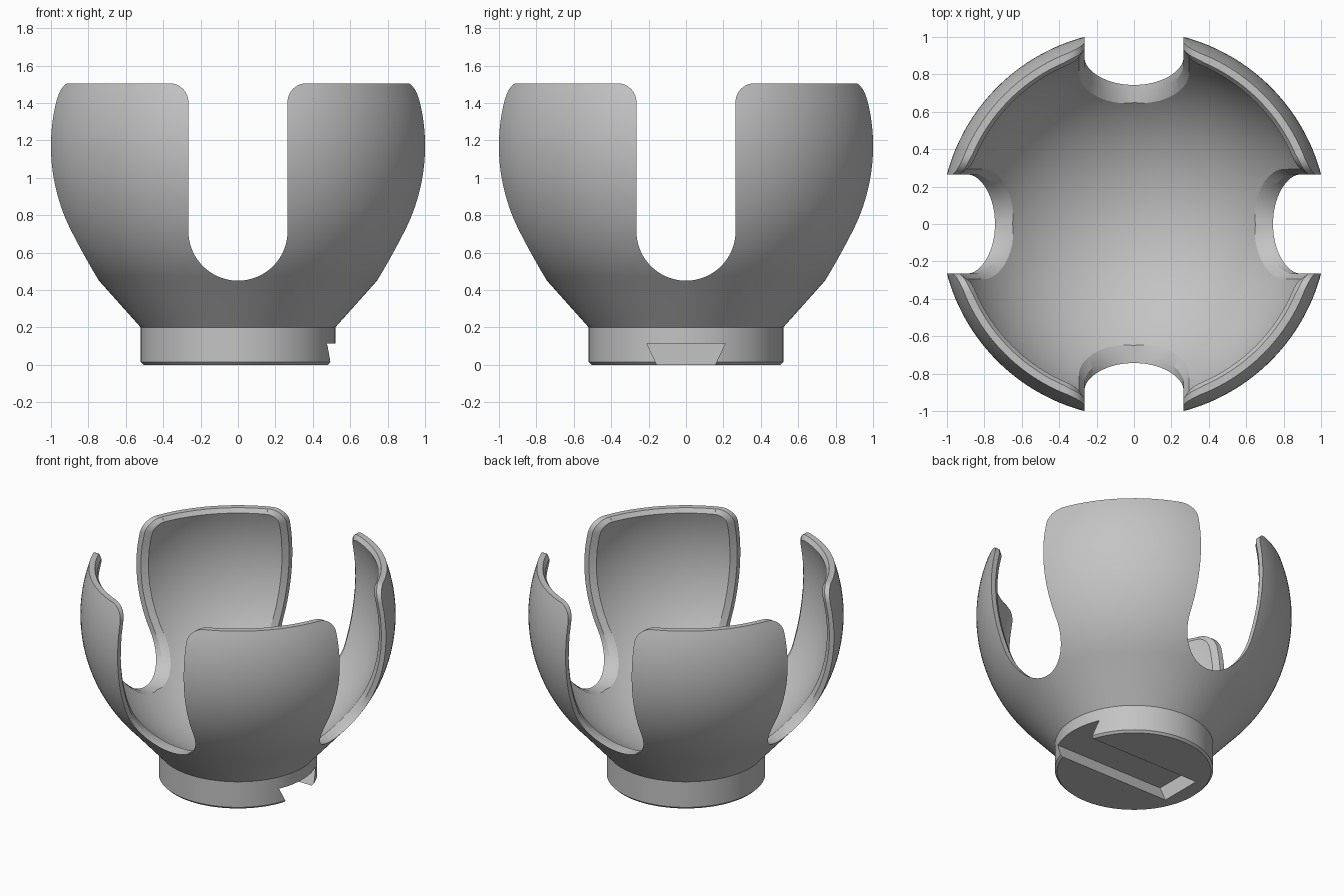
import bpy, bmesh
from math import sin, cos, radians, asin, degrees, pi, sqrt
from mathutils import Matrix, Vector

if "Cube" in bpy.data.objects:
    bpy.data.objects.remove(bpy.data.objects["Cube"], do_unlink=True)

CENTRE, OUTER, INNER = 1.17, 1.035, 0.97   # bowl sphere height and radii
TOP, SLOT, CORNER = 1.505, 0.265, 0.10     # rim height, slot half width, corner radius
SLOT_Z = 0.45 + SLOT                       # centre of the round slot end
CHAMFER = 0.03

grey = bpy.data.materials.new("plain grey")
grey.use_nodes = True
grey.diffuse_color = (0.55, 0.55, 0.55, 1)
grey.node_tree.nodes["Principled BSDF"].inputs["Base Color"].default_value = (0.55, 0.55, 0.55, 1)


def make_object(name, bm):
    bmesh.ops.recalc_face_normals(bm, faces=bm.faces)
    mesh = bpy.data.meshes.new(name)
    bm.to_mesh(mesh)
    bm.free()
    mesh.materials.append(grey)
    obj = bpy.data.objects.new(name, mesh)
    bpy.context.collection.objects.link(obj)
    return obj


def arc(radius, start, end, steps):
    """Points (r, z) on a sphere section between two elevations in degrees."""
    angles = [radians(start + (end - start) * i / steps) for i in range(steps + 1)]
    return [(radius * cos(a), CENTRE + radius * sin(a)) for a in angles]


def elevation(radius, z):
    return degrees(asin((z - CENTRE) / radius))


def lathe(profile, segments=128):
    bm = bmesh.new()
    verts = [bm.verts.new((max(r, 0), 0, z)) for r, z in profile]
    edges = [bm.edges.new(pair) for pair in zip(verts, verts[1:])]
    bmesh.ops.spin(bm, geom=verts + edges, cent=(0, 0, 0), axis=(0, 0, 1),
                   angle=2 * pi, steps=segments, use_merge=True)
    bmesh.ops.remove_doubles(bm, verts=bm.verts, dist=0.0004)
    return bm


def slot_outline(grow):
    """Slot outline from left top to right top; grow widens it, fading at the round end."""
    right = []
    for i in range(25):                    # round lower end
        a = pi / 2 * i / 24
        r = SLOT + grow * sin(a)
        right.append((r * sin(a), SLOT_Z - r * cos(a)))
    for i in range(1, 8):                  # straight side
        right.append((SLOT + grow, SLOT_Z + (TOP - CORNER - SLOT_Z) * i / 8))
    for i in range(13):                    # flared petal corner
        a = pi / 2 * i / 12
        r = CORNER - grow
        right.append((SLOT + CORNER - r * cos(a), TOP - CORNER + r * sin(a)))
    right.append((SLOT + CORNER, TOP + 0.2))
    return [(-x, z) for x, z in reversed(right[1:])] + right


def add_slot(bm, angle):
    """Slot cutter: straight outside, flaring near the inner surface to chamfer it."""
    turn = Matrix.Rotation(angle, 3, 'Z')

    def on_sphere(radius, outline):
        return [Vector((x, -sqrt(radius ** 2 - x * x - (z - CENTRE) ** 2), z)) for x, z in outline]

    plain = slot_outline(0)
    rings = [[Vector((x, -1.3, z)) for x, z in plain],
             on_sphere(INNER + CHAMFER, plain),
             on_sphere(INNER - CHAMFER / 2, slot_outline(CHAMFER * 1.5))]
    rings = [[bm.verts.new(turn @ p) for p in ring] for ring in rings]
    count = len(plain)
    tips = [bm.verts.new(turn @ Vector((0, y, 1.36))) for y in (-1.4, -0.35)]
    for i in range(count):
        j = (i + 1) % count
        for a, b in zip(rings, rings[1:]):
            bm.faces.new((a[i], a[j], b[j], b[i]))
        bm.faces.new((rings[0][j], rings[0][i], tips[0]))
        bm.faces.new((rings[-1][i], rings[-1][j], tips[1]))


def cut(obj, cutter):
    cutter.hide_render = True
    mod = obj.modifiers.new("cut", 'BOOLEAN')
    mod.operation, mod.solver, mod.object = 'DIFFERENCE', 'EXACT', cutter
    bpy.context.view_layer.objects.active = obj
    bpy.ops.object.modifier_apply(modifier=mod.name)
    bpy.data.objects.remove(cutter, do_unlink=True)


# Holder body: round foot, flaring cone, spherical cup with chamfered rim
rim_inner = sqrt(INNER ** 2 - (TOP - CENTRE) ** 2)
profile = [(0, 0), (0.505, 0), (0.52, 0.015), (0.52, 0.2)]
profile += arc(OUTER, elevation(OUTER, 0.45), elevation(OUTER, TOP), 32)
profile += [(rim_inner + CHAMFER, TOP)]
profile += arc(INNER, elevation(INNER, TOP - CHAMFER), -90, 48)
body = make_object("petal_cup", lathe(profile))

# Four slots dividing the cup into petals
bm = bmesh.new()
for k in range(4):
    add_slot(bm, k * pi / 2)
cut(body, make_object("slot_cutter", bm))

# Dovetail groove under the foot, open at one side
bm = bmesh.new()
section = [(-0.146, -0.02), (0.146, -0.02), (0.21, 0.115), (-0.21, 0.115)]
face = bm.faces.new([bm.verts.new((-0.40, y, z)) for y, z in section])
extruded = bmesh.ops.extrude_face_region(bm, geom=[face])["geom"]
bmesh.ops.translate(bm, vec=(1.0, 0, 0), verts=[v for v in extruded if isinstance(v, bmesh.types.BMVert)])
cut(body, make_object("groove_cutter", bm))

# Smooth shading with crisp edges
bpy.ops.object.select_all(action='DESELECT')
body.select_set(True)
bpy.context.view_layer.objects.active = body
bpy.ops.object.shade_smooth_by_angle(angle=radians(25))
